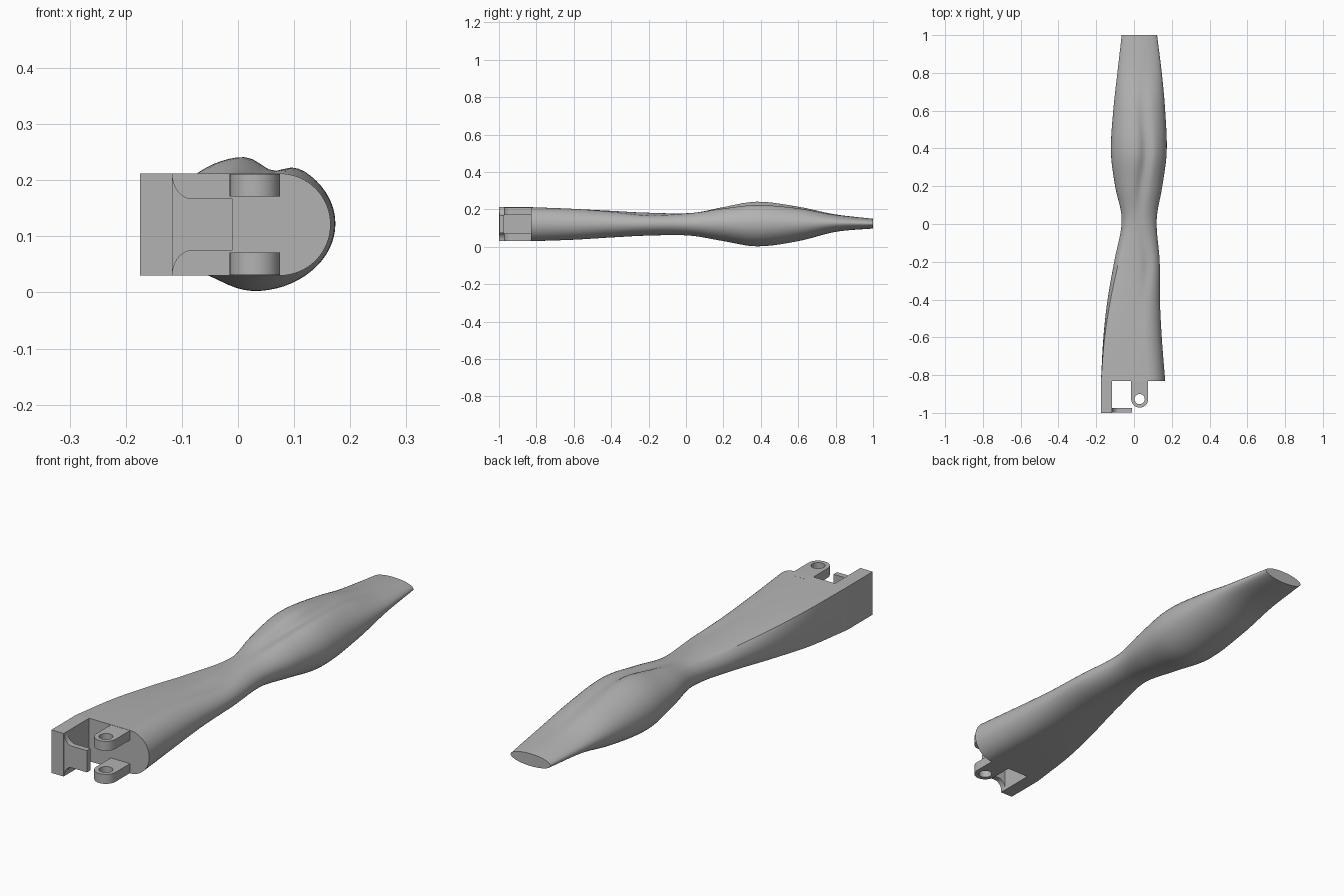
import bpy, bmesh, math

cube = bpy.data.objects.get("Cube")
if cube:
    bpy.data.objects.remove(cube, do_unlink=True)

grey = bpy.data.materials.new("plain_grey")
grey.use_nodes = True
grey.diffuse_color = (0.45, 0.45, 0.45, 1)
grey.node_tree.nodes["Principled BSDF"].inputs["Base Color"].default_value = grey.diffuse_color


def finish(name, bm):
    bmesh.ops.recalc_face_normals(bm, faces=bm.faces)
    mesh = bpy.data.meshes.new(name)
    bm.to_mesh(mesh)
    bm.free()
    mesh.materials.append(grey)
    obj = bpy.data.objects.new(name, mesh)
    bpy.context.collection.objects.link(obj)
    bpy.ops.object.select_all(action='DESELECT')
    obj.select_set(True)
    bpy.context.view_layer.objects.active = obj
    bpy.ops.object.shade_smooth_by_angle(angle=math.radians(30))
    return obj


def bridge(bm, a, b):
    n = len(a)
    for i in range(n):
        j = (i + 1) % n
        bm.faces.new((a[i], a[j], b[j], b[i]))


def loft(name, loops):
    bm = bmesh.new()
    rings = [[bm.verts.new(p) for p in loop] for loop in loops]
    for a, b in zip(rings, rings[1:]):
        bridge(bm, a, b)
    bm.faces.new(rings[0])
    bm.faces.new(rings[-1])
    return finish(name, bm)


# Handle stations: y, x min, x max, z min, z max, squareness, groove x, groove depth
STATIONS = [
    (-.83, -.175, .165, .03, .212, 1, .04, 0),
    (-.6, -.162, .147, .038, .203, .85, .04, 0),
    (-.4, -.14, .137, .05, .193, .6, .05, .004),
    (-.2, -.105, .136, .06, .183, .35, .07, .01),
    (.02, -.065, .12, .06, .184, .1, .03, .004),
    (.2, -.1, .15, .03, .217, 0, .04, .018),
    (.38, -.122, .173, .002, .243, 0, .062, .023),
    (.6, -.11, .165, .03, .217, 0, .05, .012),
    (.8, -.088, .147, .08, .174, 0, .05, .002),
    (1, -.065, .122, .098, .15, 0, .05, 0),
]


def slope(i, k):
    a, b = STATIONS[max(i - 1, 0)], STATIONS[min(i + 1, len(STATIONS) - 1)]
    return (b[k] - a[k]) / (b[0] - a[0])


def station(i, f):
    """Smooth blend from station i to i + 1."""
    a, b = STATIONS[i], STATIONS[i + 1]
    d = b[0] - a[0]
    out = [a[0] + d * f]
    for k in range(1, len(a)):
        out.append((1 + 2 * f) * (1 - f) ** 2 * a[k] + f * f * (3 - 2 * f) * b[k]
                   + d * (f * (1 - f) ** 2 * slope(i, k) - f * f * (1 - f) * slope(i + 1, k)))
    return out


def section(y, x0, x1, z0, z1, square, groove_x, groove):
    """Oval blended with a shape square on one side and round on the other."""
    square = min(1, max(0, square))
    cx, hx, cz, hz = (x0 + x1) / 2, (x1 - x0) / 2, (z0 + z1) / 2, (z1 - z0) / 2
    corner = math.sqrt(0.5)
    points = []
    for i in range(64):
        t = math.tau * i / 64
        c, s = math.cos(t), math.sin(t)
        mid = x1 - hz
        if c >= 0:
            dx, dz = mid + hz * c, hz * s
        else:
            dx = mid + (x0 - mid) * min(1, -c / corner)
            dz = hz * max(-1, min(1, s / corner))
        x = (cx + hx * c) * (1 - square) + dx * square
        z = cz + hz * s * (1 - square) + dz * square
        # groove on top, slight hollow underneath
        z -= groove * max(0, s) * math.exp(-((x - groove_x) / .03) ** 2)
        z += groove * .5 * max(0, -s) * math.exp(-((x + .05) / .045) ** 2)
        points.append((x, y, z))
    return points


# Handle body
loops = [section(*station(i, f / 8)) for i in range(len(STATIONS) - 1) for f in range(8)]
loops.append(section(*STATIONS[-1]))
loft("handle_body", loops)

# Side wall in front of the body
FRONT, BOTTOM, TOP = -.83, .03, .212
wall = [(-.175, BOTTOM), (-.117, BOTTOM), (-.117, TOP), (-.175, TOP)]
loft("side_wall", [[(x, y, z) for x, z in wall] for y in (-1, FRONT)])

# Catch lip, flared where it meets the wall
flare = []
for i in range(13):
    a = math.pi / 2 * i / 12
    flare.append((-.081 - .036 * math.cos(a), TOP - .045 * math.sin(a)))
lip = flare + [(-.01, .167)]
lip += [(x, BOTTOM + TOP - z) for x, z in reversed(lip)]
loft("catch_lip", [[(x, y, z) for x, z in lip] for y in (-.997, -.973)])


# Hinge lugs: rounded plates with a pin hole
def lug(name, z0, z1):
    cx, cy, r, hole, reach = .03, -.927, .045, .027, .13
    outer, inner = [], []
    for i in range(32):
        a = math.tau * i / 32
        c, s = math.cos(a), math.sin(a)
        k = r if s <= 0 else 1 / max(abs(c) / r, s / reach)
        outer.append((cx + k * c, cy + k * s))
        inner.append((cx + hole * c, cy + hole * s))
    bm = bmesh.new()
    rings = [[bm.verts.new((x, y, z)) for x, y in ring]
             for ring, z in ((outer, z0), (outer, z1), (inner, z1), (inner, z0))]
    for i in range(4):
        bridge(bm, rings[i], rings[(i + 1) % 4])
    finish(name, bm)


lug("upper_hinge_lug", .171, TOP - .001)
lug("lower_hinge_lug", BOTTOM + .001, .071)
